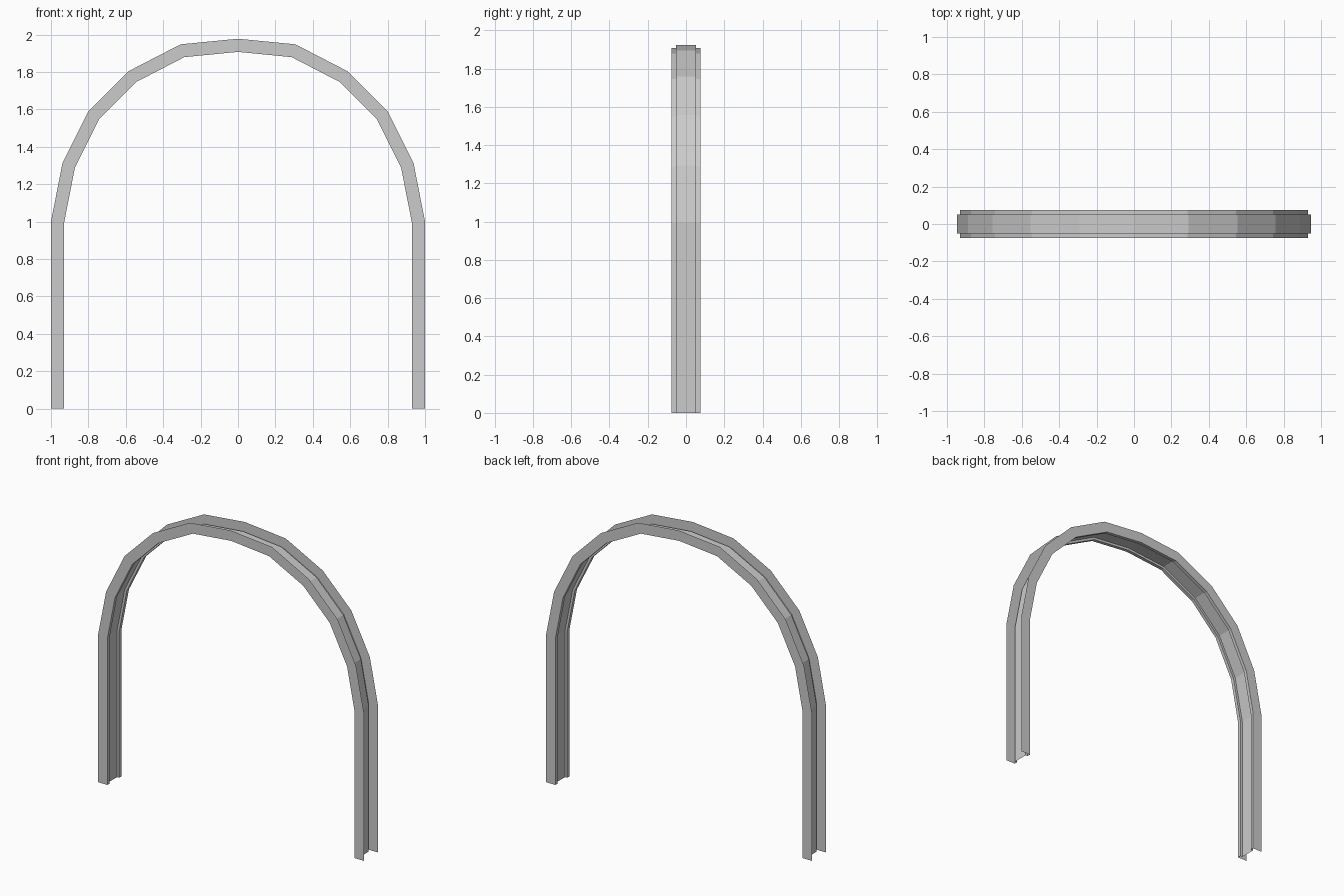
import bpy, bmesh
from mathutils import Vector

if "Cube" in bpy.data.objects:
    bpy.data.objects.remove(bpy.data.objects["Cube"])

# Right half of the outer arch edge (x, z), from foot to crown
half = [(1, 0), (1, 1), (0.939, 1.311), (0.8, 1.59), (0.586, 1.804), (0.307, 1.948), (0, 1.978)]
path = [Vector(p) for p in half + [(-x, z) for x, z in half[-2::-1]]]

# Open sheet section: (y, inward offset) - flange, lip, step, raised web
side = [(-0.075, 0.0), (-0.075, 0.07), (-0.052, 0.07), (-0.052, 0.054)]
section = side + [(-y, d) for y, d in reversed(side)]


def inward(i):
    """Mitred inward direction at path point i."""
    normals = []
    for a, b in ((i - 1, i), (i, i + 1)):
        if a >= 0 and b < len(path):
            t = (path[b] - path[a]).normalized()
            normals.append(Vector((-t.y, t.x)))
    m = sum(normals, Vector((0, 0))).normalized()
    return m / m.dot(normals[0])


# Sweep the section along the arch
bm = bmesh.new()
rings = []
for i, p in enumerate(path):
    n = inward(i)
    rings.append([bm.verts.new((p.x + n.x * d, y, p.y + n.y * d)) for y, d in section])
for r0, r1 in zip(rings, rings[1:]):
    for j in range(len(section) - 1):
        bm.faces.new((r0[j], r0[j + 1], r1[j + 1], r1[j]))
bmesh.ops.recalc_face_normals(bm, faces=bm.faces)
mesh = bpy.data.meshes.new("arch_frame")
# Make the web face outwards (up at the crown)
bm.faces.ensure_lookup_table()
web = max((f for f in bm.faces if abs(f.calc_center_median().y) < 0.01),
          key=lambda f: f.calc_center_median().z)
web.normal_update()
if web.normal.z < 0:
    bmesh.ops.reverse_faces(bm, faces=bm.faces)
bm.to_mesh(mesh)
bm.free()
bpy.context.collection.objects.link(bpy.data.objects.new("arch_frame", mesh))
